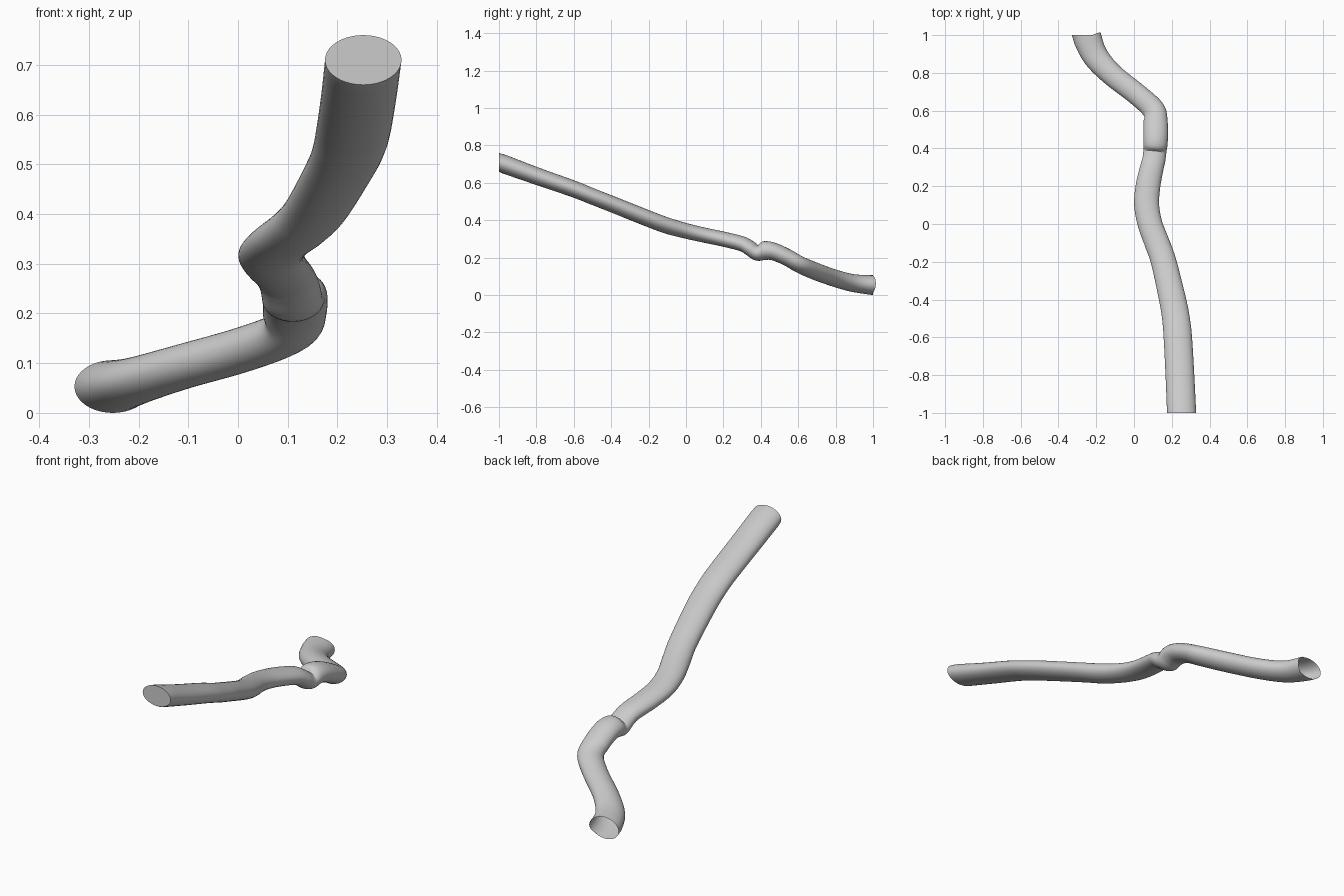
import bpy, bmesh, math
from mathutils import Vector

if "Cube" in bpy.data.objects:
    bpy.data.objects.remove(bpy.data.objects["Cube"])

SIDES = 40
STEPS = 5

# x, y, z of the centre line, then half width and half height of the section
PATH = [
    (0.252, -1.00, 0.710, 0.077, 0.050),
    (0.243, -0.80, 0.637, 0.076, 0.046),
    (0.232, -0.60, 0.567, 0.075, 0.044),
    (0.222, -0.50, 0.527, 0.073, 0.043),
    (0.204, -0.40, 0.488, 0.071, 0.043),
    (0.157, -0.20, 0.408, 0.067, 0.043),
    (0.122, -0.10, 0.371, 0.066, 0.043),
    (0.085, 0.00, 0.343, 0.065, 0.041),
    (0.067, 0.10, 0.320, 0.066, 0.040),
    (0.074, 0.20, 0.299, 0.065, 0.040),
    (0.095, 0.30, 0.274, 0.062, 0.040),
    (0.105, 0.34, 0.252, 0.061, 0.040),
    (0.110, 0.38, 0.226, 0.061, 0.042),
    (0.113, 0.42, 0.238, 0.064, 0.050),
    (0.115, 0.47, 0.232, 0.065, 0.047),
    (0.114, 0.54, 0.202, 0.064, 0.045),
    (0.103, 0.605, 0.165, 0.060, 0.044),
    (0.018, 0.685, 0.130, 0.058, 0.045),
    (-0.115, 0.79, 0.092, 0.060, 0.045),
    (-0.205, 0.89, 0.065, 0.068, 0.047),
    (-0.252, 1.00, 0.053, 0.077, 0.053),
]


def spline(p0, p1, p2, p3, t):
    return tuple(0.5 * (2 * b + (c - a) * t + (2 * a - 5 * b + 4 * c - d) * t * t
                        + (3 * b - a - 3 * c + d) * t ** 3)
                 for a, b, c, d in zip(p0, p1, p2, p3))


# Smooth the centre line
pts = []
n = len(PATH)
for i in range(n - 1):
    q = [PATH[max(0, min(n - 1, i + k))] for k in (-1, 0, 1, 2)]
    pts += [spline(*q, s / STEPS) for s in range(STEPS)]
pts.append(PATH[-1])

# Sweep an oval section along it; both ends are cut square to y
bm = bmesh.new()
rings = []
last = len(pts) - 1
for i, p in enumerate(pts):
    a, b = pts[max(0, i - 4)], pts[min(last, i + 4)]
    d = Vector(b[:3]) - Vector(a[:3])
    if i in (0, last):
        d = Vector((0, 1, 0))
    d.normalize()
    side = d.cross(Vector((0, 0, 1))).normalized()
    up = side.cross(d)
    ring = []
    for k in range(SIDES):
        t = 2 * math.pi * k / SIDES
        ring.append(bm.verts.new(Vector(p[:3]) + side * p[3] * math.cos(t)
                                 + up * p[4] * math.sin(t)))
    rings.append(ring)
for r, s in zip(rings, rings[1:]):
    for k in range(SIDES):
        j = (k + 1) % SIDES
        bm.faces.new((r[k], r[j], s[j], s[k]))
bm.faces.new(rings[0])  # front cap, back stays open
bmesh.ops.recalc_face_normals(bm, faces=bm.faces)

mesh = bpy.data.meshes.new("winding_tube")
bm.to_mesh(mesh)
bm.free()
tube = bpy.data.objects.new("winding_tube", mesh)
bpy.context.collection.objects.link(tube)

grey = bpy.data.materials.new("light grey")
grey.diffuse_color = (0.6, 0.6, 0.6, 1)
grey.use_nodes = True
grey.node_tree.nodes["Principled BSDF"].inputs["Base Color"].default_value = grey.diffuse_color
mesh.materials.append(grey)

bpy.context.view_layer.objects.active = tube
tube.select_set(True)
bpy.ops.object.shade_smooth_by_angle(angle=math.radians(30))
